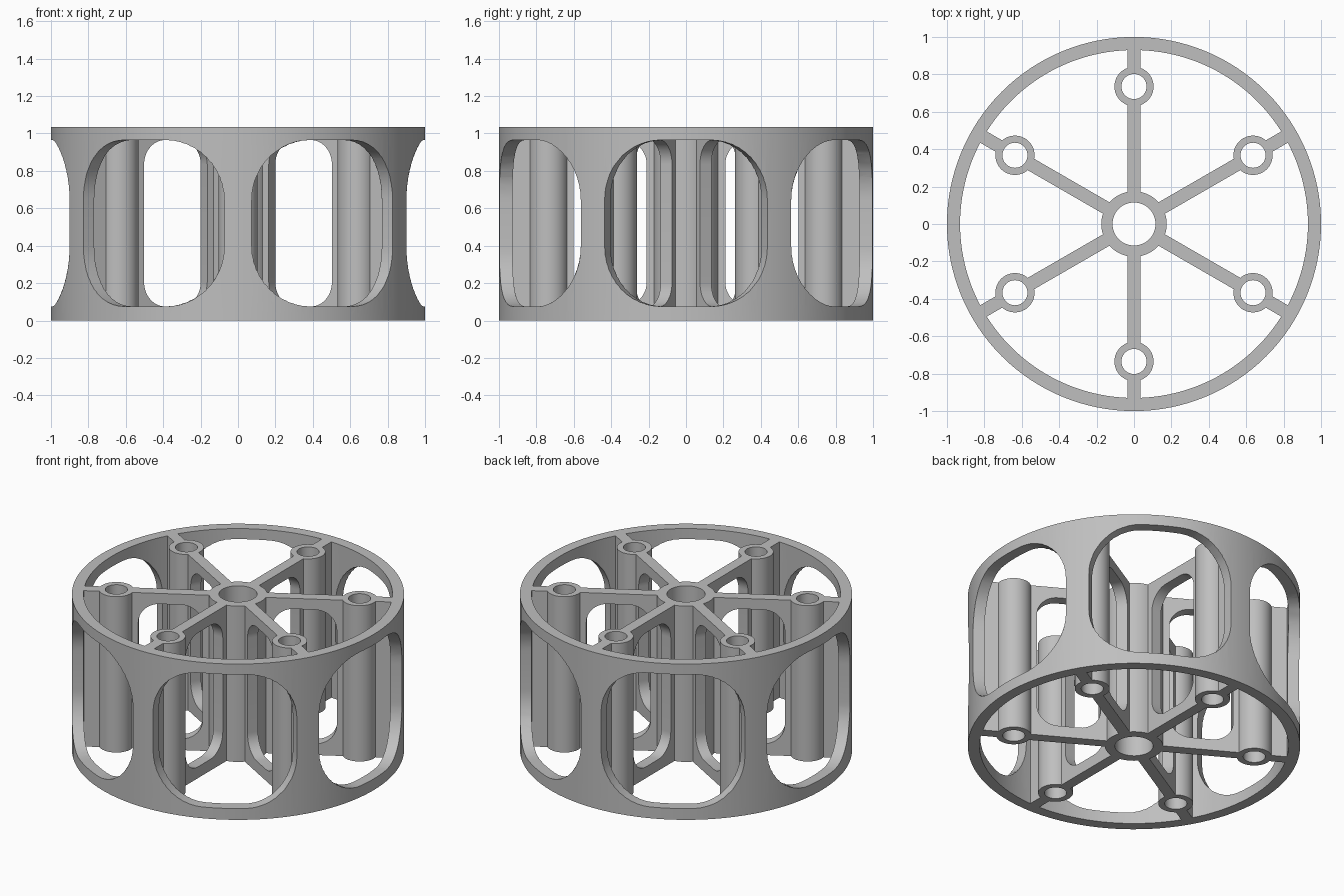
import bpy
from math import sin, cos, tan, pi, radians
from mathutils import Matrix, Vector

if "Cube" in bpy.data.objects:
    bpy.data.objects.remove(bpy.data.objects["Cube"])

HEIGHT = 1.035
RING_OUT, RING_IN = 1.0, 0.93
HUB_OUT, HUB_IN = 0.175, 0.115
BOSS_OUT, BOSS_IN, BOSS_AT = 0.105, 0.067, 0.735
SPOKE_HALF = 0.035
SLOT_BOTTOM, SLOT_TOP = 0.075, 0.965
SPOKE_ANGLES = [radians(30 + 60 * i) for i in range(6)]
WINDOW_ANGLES = [radians(60 * i) for i in range(6)]


def loft(name, start, end, angle=0):
    """Closed solid between two matching outlines, turned about the axis."""
    n = len(start)
    turn = Matrix.Rotation(angle, 4, "Z")
    verts = [turn @ Vector(p) for p in start + end]
    faces = [tuple(range(n))[::-1], tuple(range(n, 2 * n))]
    faces += [(i, (i + 1) % n, (i + 1) % n + n, i + n) for i in range(n)]
    mesh = bpy.data.meshes.new(name)
    mesh.from_pydata(verts, [], faces)
    obj = bpy.data.objects.new(name, mesh)
    bpy.context.collection.objects.link(obj)
    # Make the normals point outward
    bpy.context.view_layer.objects.active = obj
    bpy.ops.object.mode_set(mode="EDIT")
    bpy.ops.mesh.select_all(action="SELECT")
    bpy.ops.mesh.normals_make_consistent(inside=False)
    bpy.ops.object.mode_set(mode="OBJECT")
    return obj


def cylinder(name, radius, sides, at=0, angle=0, over=0):
    def circle(z):
        return [(at + radius * cos(2 * pi * i / sides),
                 radius * sin(2 * pi * i / sides), z) for i in range(sides)]
    return loft(name, circle(-over), circle(HEIGHT + over), angle)


def rounded_rect(u0, u1, v0, v1, radius, steps=12):
    points = []
    corners = [(u1 - radius, v1 - radius), (u0 + radius, v1 - radius),
               (u0 + radius, v0 + radius), (u1 - radius, v0 + radius)]
    for quarter, (u, v) in enumerate(corners):
        for i in range(steps + 1):
            a = (quarter + i / steps) * pi / 2
            points.append((u + radius * cos(a), v + radius * sin(a)))
    return points


def combine(target, other, operation):
    mod = target.modifiers.new("combine", "BOOLEAN")
    mod.operation, mod.solver, mod.object = operation, "EXACT", other
    bpy.context.view_layer.objects.active = target
    bpy.ops.object.modifier_apply(modifier=mod.name)
    bpy.data.objects.remove(other)


# Outer ring with six rounded windows whose sides run toward the axis
wheel = cylinder("spoked_wheel", RING_OUT, 128)
combine(wheel, cylinder("ring_bore", RING_IN, 128, over=0.1), "DIFFERENCE")
window = rounded_rect(-0.45, 0.45, SLOT_BOTTOM, SLOT_TOP, 0.32)
for angle in WINDOW_ANGLES:
    near, far = [[(x, x * tan(u), v) for u, v in window] for x in (0.7, 1.1)]
    combine(wheel, loft("window_cutter", near, far, angle), "DIFFERENCE")

# Central hub, slotted spokes and bosses
core = cylinder("hub", HUB_OUT, 64)
slot = rounded_rect(0.21, 0.6, SLOT_BOTTOM, SLOT_TOP, 0.13)
reach = RING_IN + 0.03
web = [(0.05, 0), (reach, 0), (reach, HEIGHT), (0.05, HEIGHT)]
for angle in SPOKE_ANGLES:
    sides = [[(u, y, v) for u, v in web] for y in (-SPOKE_HALF, SPOKE_HALF)]
    spoke = loft("spoke", *sides, angle)
    sides = [[(u, y, v) for u, v in slot] for y in (-0.1, 0.1)]
    combine(spoke, loft("slot_cutter", *sides, angle), "DIFFERENCE")
    combine(core, spoke, "UNION")
    combine(core, cylinder("boss", BOSS_OUT, 48, BOSS_AT, angle), "UNION")
combine(wheel, core, "UNION")

# Bores through the hub and bosses
combine(wheel, cylinder("hub_bore", HUB_IN, 64, over=0.1), "DIFFERENCE")
for angle in SPOKE_ANGLES:
    bore = cylinder("boss_bore", BOSS_IN, 48, BOSS_AT, angle, 0.1)
    combine(wheel, bore, "DIFFERENCE")

# Plain grey finish
grey = bpy.data.materials.new("plain_grey")
grey.use_nodes = True
colour = (0.52, 0.52, 0.52, 1)
grey.diffuse_color = colour
grey.node_tree.nodes["Principled BSDF"].inputs["Base Color"].default_value = colour
wheel.data.materials.clear()
wheel.data.materials.append(grey)

bpy.ops.object.select_all(action="DESELECT")
wheel.select_set(True)
bpy.context.view_layer.objects.active = wheel
bpy.ops.object.shade_smooth_by_angle(angle=radians(25))
